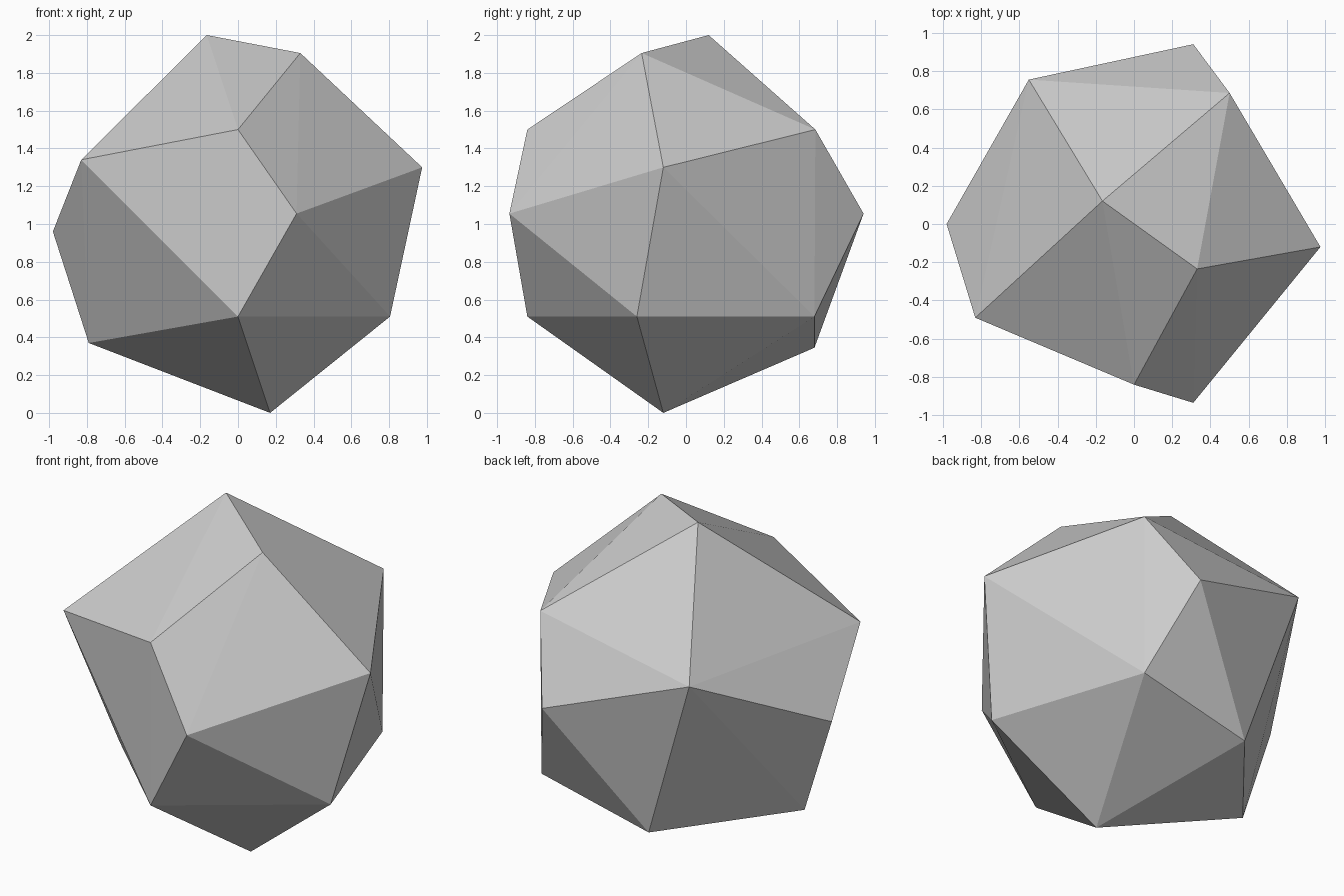
import bpy
import bmesh

# Corner points of the stone, ordered from top to bottom
corners = [
    (-0.165, 0.12, 2.0), (0.33, -0.235, 1.905),
    # upper belt
    (0.0, -0.84, 1.5), (0.5, 0.685, 1.5), (-0.83, -0.49, 1.34),
    (-0.55, 0.755, 1.345), (0.975, -0.12, 1.30),
    # middle belt
    (0.31, -0.935, 1.055), (0.31, 0.94, 1.055), (-0.98, 0.0, 0.96),
    # lower belt
    (0.0, -0.84, 0.51), (0.805, -0.26, 0.51), (0.495, 0.68, 0.51),
    (-0.79, -0.01, 0.37), (-0.225, 0.68, 0.345),
    # foot
    (0.17, -0.12, 0.0),
]

# Stone: flat facets wrapped around the corners
bm = bmesh.new()
for co in corners:
    bm.verts.new(co)
bmesh.ops.convex_hull(bm, input=bm.verts[:])
bmesh.ops.recalc_face_normals(bm, faces=bm.faces[:])
mesh = bpy.data.meshes.new("faceted_stone")
bm.to_mesh(mesh)
bm.free()
stone = bpy.data.objects.new("faceted_stone", mesh)
bpy.context.collection.objects.link(stone)
